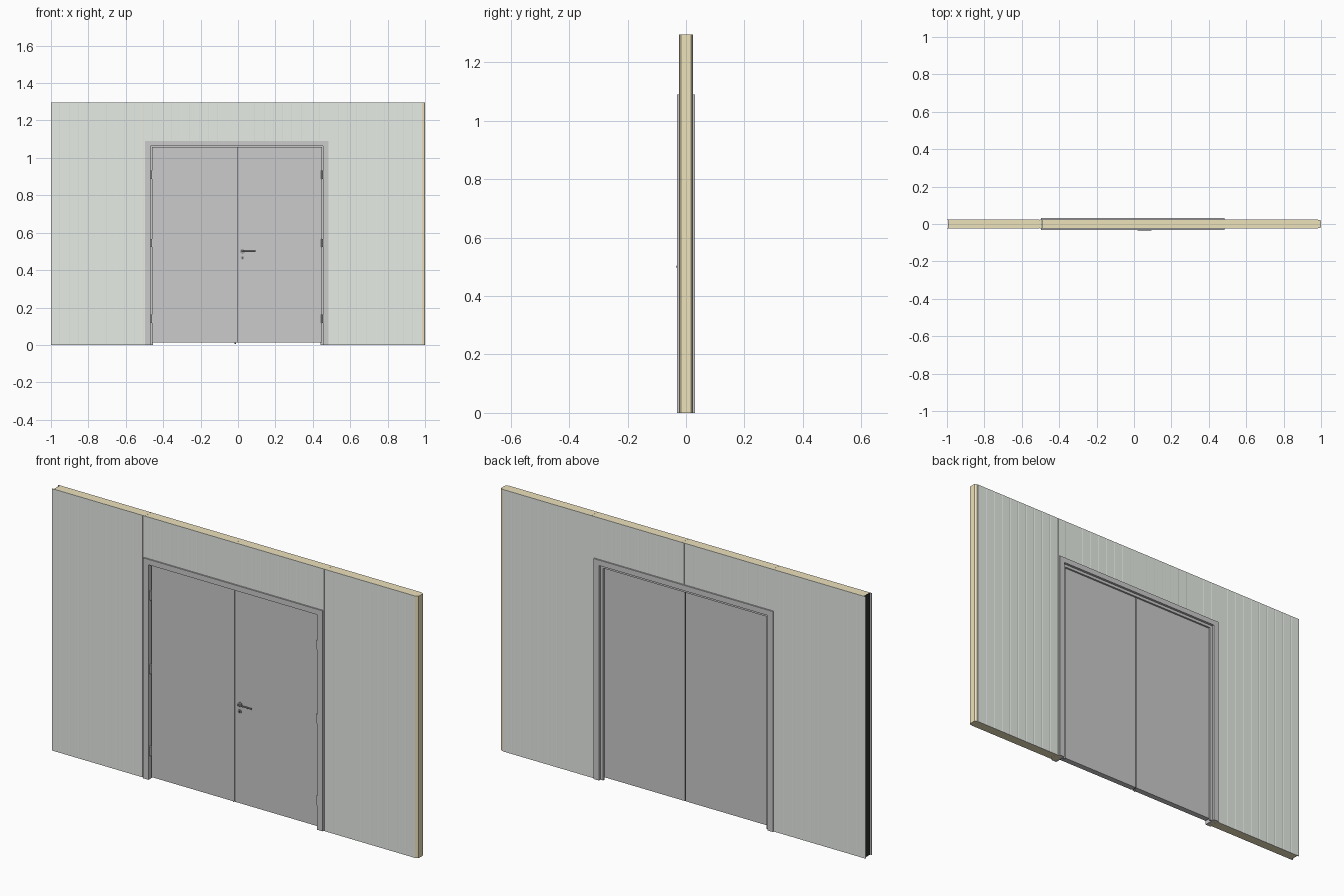
import bpy, bmesh, math
from mathutils import Matrix, Vector

if "Cube" in bpy.data.objects:
    bpy.data.objects.remove(bpy.data.objects["Cube"])


def material(name, rgb):
    m = bpy.data.materials.new(name)
    m.diffuse_color = (*rgb, 1)
    m.use_nodes = True
    m.node_tree.nodes["Principled BSDF"].inputs["Base Color"].default_value = m.diffuse_color
    return m


def prism(name, pts, vec, mat=None):
    """Extrude a closed 3D outline along vec."""
    bm = bmesh.new()
    face = bm.faces.new([bm.verts.new(p) for p in pts])
    new = bmesh.ops.extrude_face_region(bm, geom=[face])["geom"]
    bmesh.ops.translate(bm, vec=Vector(vec), verts=[v for v in new if isinstance(v, bmesh.types.BMVert)])
    bmesh.ops.recalc_face_normals(bm, faces=bm.faces)
    me = bpy.data.meshes.new(name)
    bm.to_mesh(me)
    bm.free()
    ob = bpy.data.objects.new(name, me)
    bpy.context.collection.objects.link(ob)
    if mat:
        me.materials.append(mat)
    return ob


def box(name, x, y, z, mat=None):
    pts = [(x[0], y[0], z[0]), (x[1], y[0], z[0]), (x[1], y[1], z[0]), (x[0], y[1], z[0])]
    return prism(name, pts, (0, 0, z[1] - z[0]), mat)


def cylinder(name, loc, r, length, axis, mat=None):
    rot = {"X": (0, math.pi / 2, 0), "Y": (math.pi / 2, 0, 0), "Z": (0, 0, 0)}[axis]
    bpy.ops.mesh.primitive_cylinder_add(vertices=20, radius=r, depth=length, location=loc, rotation=rot)
    ob = bpy.context.object
    ob.name = name
    bpy.ops.object.shade_smooth_by_angle(angle=math.radians(40))
    if mat:
        ob.data.materials.append(mat)
    return ob


sheet_mat = material("sheet_metal", (0.80, 0.84, 0.79))
core_mat = material("insulation", (0.85, 0.76, 0.50))
dark_mat = material("dark_seal", (0.03, 0.03, 0.03))
steel_mat = material("steel", (0.35, 0.35, 0.35))

H, HALF, SKIN = 1.295, 0.0243, 0.002
CX = -0.007                      # centre of the door opening

# Hidden cutter for the door opening
cutter = box("opening_cutter", (CX - 0.473, CX + 0.473), (-0.1, 0.1), (-0.1, 1.071))
cutter.hide_render = True
cutter.display_type = 'WIRE'


def cut(ob):
    mod = ob.modifiers.new("opening", 'BOOLEAN')
    mod.object = cutter
    mod.operation = 'DIFFERENCE'
    mod.solver = 'EXACT'


# Four tongue-and-groove sandwich panels
PW = 1.985 / 4
for i in range(4):
    x0 = -1 + i * PW
    x1 = x0 + PW
    yi = HALF - SKIN
    core = [(x0 + 0.011, -yi), (x1, -yi), (x1 + 0.009, -yi + 0.001), (x1 + 0.015, -yi + 0.006),
            (x1 + 0.015, yi - 0.006), (x1 + 0.009, yi - 0.001), (x1, yi), (x0 + 0.011, yi)]
    if i < 3:                    # inner joints stay closed
        core = [(x0 + 0.011, -yi), (x1 + 0.0105, -yi), (x1 + 0.0105, yi), (x0 + 0.011, yi)]
    cut(prism(f"panel_core_{i + 1}", [(x, y, 0) for x, y in core], (0, 0, H), core_mat))
    # ribbed metal skins, front and back
    for side, s in (("front", -1), ("back", 1)):
        prof = [(x0 + 0.0005, HALF)]
        for k in range(1, 10):
            xr = x0 + PW * k / 10
            prof += [(xr - 0.003, HALF), (xr - 0.001, HALF - 0.0005),
                     (xr + 0.001, HALF - 0.0005), (xr + 0.003, HALF)]
        prof += [(x1 - 0.0005, HALF), (x1 - 0.0005, yi), (x0 + 0.0005, yi)]
        cut(prism(f"panel_skin_{side}_{i + 1}", [(x, s * y, 0) for x, y in prof], (0, 0, H), sheet_mat))
box("groove_seal", (-0.991, -0.988), (-0.022, 0.022), (0, H), dark_mat)


# Door frame: U-shaped layers stacked through the wall
def u_layer(name, outer, inner, top_out, top_in, y0, y1):
    o, n = outer, inner
    xz = [(-o, 0), (-o, top_out), (o, top_out), (o, 0), (n, 0), (n, top_in), (-n, top_in), (-n, 0)]
    return prism(name, [(CX + x, y0, z) for x, z in xz], (0, y1 - y0, 0))


u_layer("frame_trim_front", 0.490, 0.461, 1.09, 1.063, -0.031, -0.0243)
u_layer("frame_trim_back", 0.490, 0.461, 1.09, 1.063, 0.0243, 0.031)
u_layer("frame_lining", 0.473, 0.461, 1.071, 1.063, -0.0243, 0.0243)
u_layer("frame_stop", 0.461, 0.447, 1.063, 1.049, 0.010, 0.019)

# Door leaves and the meeting strip between them
MID, GAP = -0.004, 0.0025
leaf_y, leaf_z = (-0.020, 0.009), (0.012, 1.058)
box("door_leaf_left", (CX - 0.452, MID - GAP), leaf_y, leaf_z)
box("door_leaf_right", (MID + GAP, CX + 0.456), leaf_y, leaf_z)
box("meeting_seal", (MID - GAP, MID + GAP), (-0.012, 0.007), leaf_z, dark_mat)

# Hinges on both jambs
for side, s in (("left", -1), ("right", 1)):
    for n, z in enumerate((0.14, 0.545, 0.91)):
        x = CX + s * 0.4565
        cylinder(f"hinge_{side}_{n + 1}", (x, -0.022, z), 0.0045, 0.045, "Z")
        box(f"hinge_plate_{side}_{n + 1}", (x - 0.004, x + 0.004), (-0.02, -0.008), (z - 0.02, z + 0.02))

# Lever handle, lock rose and flush bolt on the front
HX = 0.024
cylinder("handle_rose", (HX, -0.0215, 0.50), 0.013, 0.004, "Y", steel_mat)
cylinder("handle_stem", (HX, -0.026, 0.50), 0.004, 0.012, "Y", steel_mat)
cylinder("handle_lever", (HX + 0.033, -0.030, 0.50), 0.0035, 0.074, "X", steel_mat)
cylinder("lock_rose", (HX, -0.0215, 0.465), 0.0095, 0.004, "Y", steel_mat)
cylinder("lock_barrel", (HX, -0.024, 0.465), 0.003, 0.003, "Y", dark_mat)
cylinder("floor_bolt", (-0.015, -0.012, 0.012), 0.004, 0.014, "Z", steel_mat)
